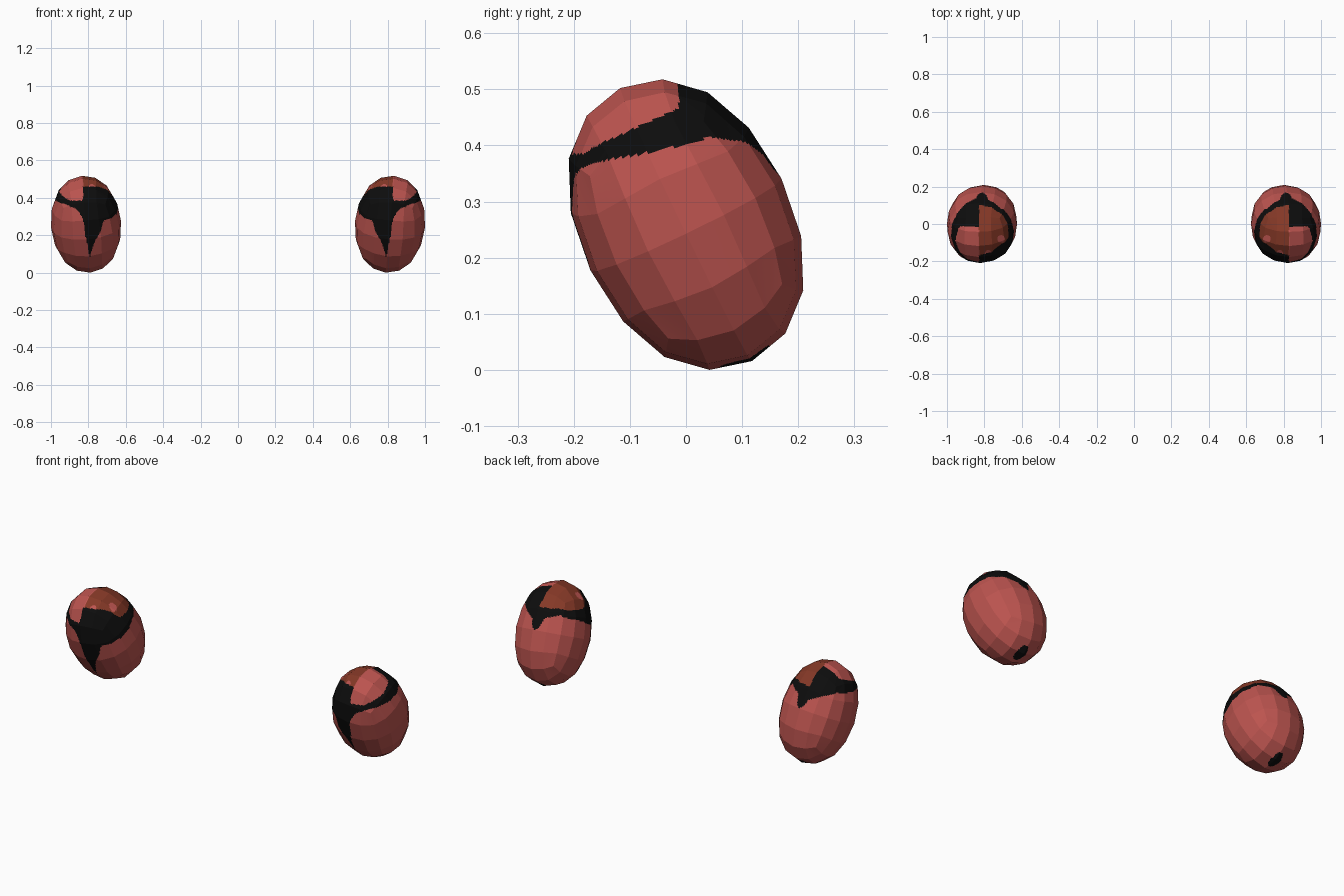
import bpy, bmesh, math
from mathutils import Matrix, Vector

if "Cube" in bpy.data.objects:
    bpy.data.objects.remove(bpy.data.objects["Cube"])

CENTRE = Vector((0.81, 0, 0.261))


def material(name, rgb):
    m = bpy.data.materials.new(name)
    m.diffuse_color = (*rgb, 1)
    m.use_nodes = True
    m.node_tree.nodes["Principled BSDF"].inputs["Base Color"].default_value = m.diffuse_color
    return m


MATS = [material("red", (0.50, 0.088, 0.078)),
        material("brown", (0.235, 0.04, 0.02)),
        material("black", (0.004, 0.004, 0.004))]
RED, BROWN, BLACK = range(3)

# Paint borders: (angle from the front, positive outward; height)
BAND_BOTTOM = [(-180, .34), (-173, .355), (-165, .40), (-131, .415), (-90, .37),
               (-60, .315), (-47, .295), (-27, .275), (-25, .23), (-18, .18),
               (-12, .12), (-10, .08), (-6, .10), (2, .20), (4, .27), (8, .305),
               (15, .34), (31, .365), (72, .39), (107, .415), (140, .405),
               (165, .385), (173, .35), (180, .34)]
BROWN_BOTTOM = [(-180, .44), (-131, .442), (-90, .42), (-62, .41), (-45, .445),
                (-25, .46), (10, .46), (90, .45), (180, .44)]
PATCH_BOTTOM = [(0, .40), (8, .385), (25, .385), (50, .42), (70, .45), (90, .475)]
SPOTS = [(.71, -.08, .02), (.78, -.157, .018)]


def border(table, a):
    for (a0, z0), (a1, z1) in zip(table, table[1:]):
        if a <= a1:
            t = max(0, (a - a0) / (a1 - a0))
            return z0 + t * (z1 - z0)
    return table[-1][1]


def paint(p):
    a = math.degrees(math.atan2(p.x - CENTRE.x, -p.y))
    # small mark under the heel
    if p.z < 0.1:
        if ((p.x - .80) / .026) ** 2 + ((p.y - .105) / .045) ** 2 < 1:
            return BLACK
    if p.z < border(BAND_BOTTOM, a):
        return RED
    # outer half of the cap: red patch in front, black behind
    if p.x > 0.828:
        return RED if p.y < -0.013 and p.z > border(PATCH_BOTTOM, a) else BLACK
    # inner half of the cap: brown with two red spots
    if p.z > border(BROWN_BOTTOM, a):
        if any(math.hypot(p.x - x, p.y - y) < r for x, y, r in SPOTS):
            return RED
        return BROWN
    return BLACK


def rounded_cube():
    """Cube smoothed twice: 4 x 4 flat faces per side."""
    bpy.ops.mesh.primitive_cube_add(size=2)
    ob = bpy.context.object
    mod = ob.modifiers.new("round", 'SUBSURF')
    mod.levels = mod.render_levels = 2
    dg = bpy.context.evaluated_depsgraph_get()
    me = bpy.data.meshes.new_from_object(ob.evaluated_get(dg))
    bpy.data.objects.remove(ob)
    return me


def make_pod(name, side):
    me = rounded_cube()
    bm = bmesh.new()
    bm.from_mesh(me)
    # egg shape, tilted forward and slightly outward
    top = max(v.co.z for v in bm.verts)
    shape = (Matrix.Translation(CENTRE) @ Matrix.Rotation(math.radians(5), 4, 'Y')
             @ Matrix.Rotation(math.radians(25.7), 4, 'X')
             @ Matrix.Diagonal((.188 / top, .189 / top, .271 / top, 1)))
    bm.transform(shape)
    low = min(v.co.z for v in bm.verts)
    wide = 1 - max(v.co.x for v in bm.verts)
    bm.transform(Matrix.Translation((wide, 0, -low)))
    # split the flat faces finely so the paint edges can be cut in
    bmesh.ops.subdivide_edges(bm, edges=bm.edges[:], cuts=14, use_grid_fill=True)
    for f in bm.faces:
        f.material_index = paint(f.calc_center_median())
        f.smooth = False
    if side < 0:
        bm.transform(Matrix.Diagonal((-1, 1, 1, 1)))
        bmesh.ops.reverse_faces(bm, faces=bm.faces[:])
    me.materials.clear()
    for m in MATS:
        me.materials.append(m)
    bm.to_mesh(me)
    bm.free()
    me.name = name
    ob = bpy.data.objects.new(name, me)
    bpy.context.collection.objects.link(ob)


make_pod("right_pod", 1)
make_pod("left_pod", -1)
